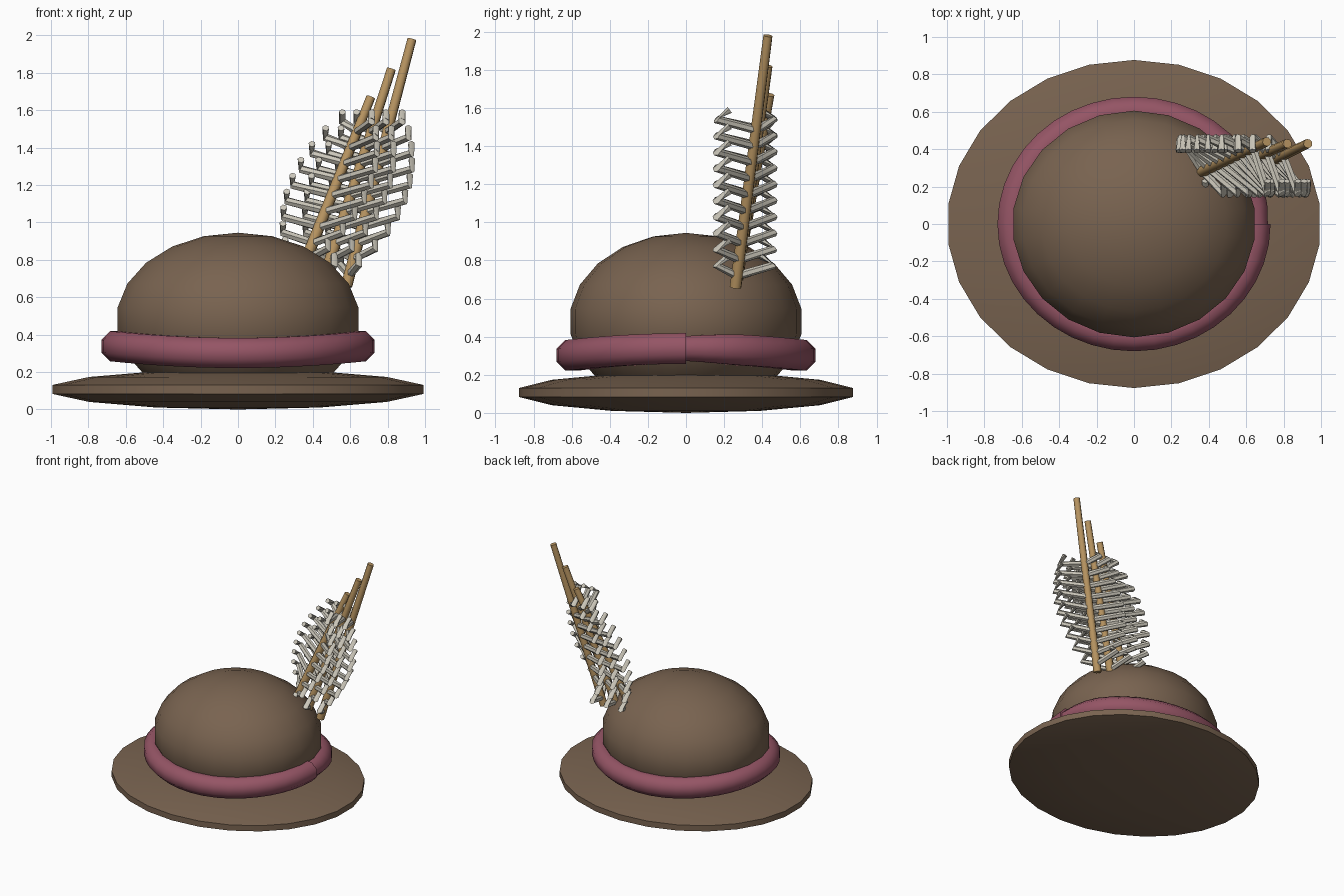
import bpy, bmesh
from math import sin, cos, pi, radians
from mathutils import Vector

cube = bpy.data.objects.get("Cube")
if cube:
    bpy.data.objects.remove(cube, do_unlink=True)


def material(name, rgb):
    m = bpy.data.materials.new(name)
    m.use_nodes = True
    m.diffuse_color = (*rgb, 1)
    m.node_tree.nodes["Principled BSDF"].inputs["Base Color"].default_value = (*rgb, 1)
    return m


FELT = material("brown felt", (0.19, 0.125, 0.08))
RIBBON = material("dusty rose ribbon", (0.30, 0.09, 0.13))
QUILL = material("tan quill", (0.48, 0.30, 0.12))
BARB = material("off white barb", (0.60, 0.57, 0.49))


def finish(name, bm, mat, angle=35):
    bmesh.ops.recalc_face_normals(bm, faces=bm.faces[:])
    mesh = bpy.data.meshes.new(name)
    bm.to_mesh(mesh)
    bm.free()
    mesh.materials.append(mat)
    obj = bpy.data.objects.new(name, mesh)
    bpy.context.collection.objects.link(obj)
    bpy.ops.object.select_all(action='DESELECT')
    obj.select_set(True)
    bpy.context.view_layer.objects.active = obj
    bpy.ops.object.shade_smooth_by_angle(angle=radians(angle))
    return obj


def ellipsoid(name, segments, rings, half_size, z):
    """Sphere with an odd ring count, scaled so its widest ring fits half_size."""
    bm = bmesh.new()
    bmesh.ops.create_uvsphere(bm, u_segments=segments, v_segments=rings, radius=1)
    widest = cos(pi / rings / 2)
    scale = (half_size[0] / widest, half_size[1] / widest, half_size[2])
    bmesh.ops.scale(bm, vec=scale, verts=bm.verts)
    bmesh.ops.translate(bm, vec=(0, 0, z), verts=bm.verts)
    return finish(name, bm, FELT)


def skin(bm, loops):
    """Join successive vertex loops into a capped tube."""
    loops = [[bm.verts.new(p) for p in loop] for loop in loops]
    n = len(loops[0])
    for a, b in zip(loops, loops[1:]):
        for j in range(n):
            k = (j + 1) % n
            bm.faces.new((a[j], a[k], b[k], b[j]))
    bm.faces.new(loops[0])
    bm.faces.new(loops[-1])


def tube(bm, points, radii, sides):
    """Tube along a short path."""
    pts = [Vector(p) for p in points]
    loops = []
    for i, p in enumerate(pts):
        t = (pts[min(i + 1, len(pts) - 1)] - pts[max(i - 1, 0)]).normalized()
        u = t.cross(Vector((1, 0.3, 0))).normalized()
        v = t.cross(u)
        loops.append([p + radii[i] * (u * cos(2 * pi * j / sides) + v * sin(2 * pi * j / sides))
                      for j in range(sides)])
    skin(bm, loops)


# Brim and crown
ellipsoid("brim", 26, 7, (1.0, 0.877, 0.107), 0.107)
ellipsoid("crown", 22, 11, (0.65, 0.606, 0.465), 0.48)

# Ribbon band: open-ended tube, raised at the sides, its ends meeting on the left
bm = bmesh.new()
loops = []
STEPS = 40
for i in range(STEPS + 1):
    t = 2 * pi * i / STEPS
    r = 0.087 if i > 2 else 0.071 + 0.006 * i
    loop = []
    for j in range(8):
        a = 2 * pi * (j + 0.5) / 8
        out = r * cos(a)
        loop.append(((0.65 + out) * cos(t), (0.6 + out) * sin(t),
                     0.302 + 0.036 * cos(t) ** 2 + r * sin(a)))
    loops.append(loop)
skin(bm, loops)
finish("ribbon_band", bm, RIBBON, 50)

# Feathers: base and tip of each quill
FEATHERS = [
    ("tall", (0.58, 0.26, 0.66), (0.93, 0.43, 1.98)),
    ("middle", (0.46, 0.27, 0.70), (0.82, 0.43, 1.82)),
    ("short", (0.36, 0.28, 0.79), (0.71, 0.44, 1.67)),
]
LEVELS = 10
for name, base, tip in FEATHERS:
    base, tip = Vector(base), Vector(tip)
    bm = bmesh.new()
    tube(bm, (base, tip), (0.032, 0.025), 8)
    finish(name + "_quill", bm, QUILL, 50)

    # Paired barbs sweep out to the front left and back right, then curl upward
    bm = bmesh.new()
    for k in range(LEVELS):
        z = 0.72 + 0.085 * k
        root = base.lerp(tip, (z - base.z) / (tip.z - base.z))
        spread = 0.21 * sin(pi * (k + 0.4) / (LEVELS + 0.2)) ** 0.7
        for side, y in ((1, 0.16), (-1, 0.46)):
            knee = Vector((root.x + side * spread, y, z + 0.055))
            curl = knee + Vector((0, side * 0.07, 0.05))
            tube(bm, (root, knee, curl), (0.022, 0.022, 0.019), 6)
    finish(name + "_barbs", bm, BARB, 50)
